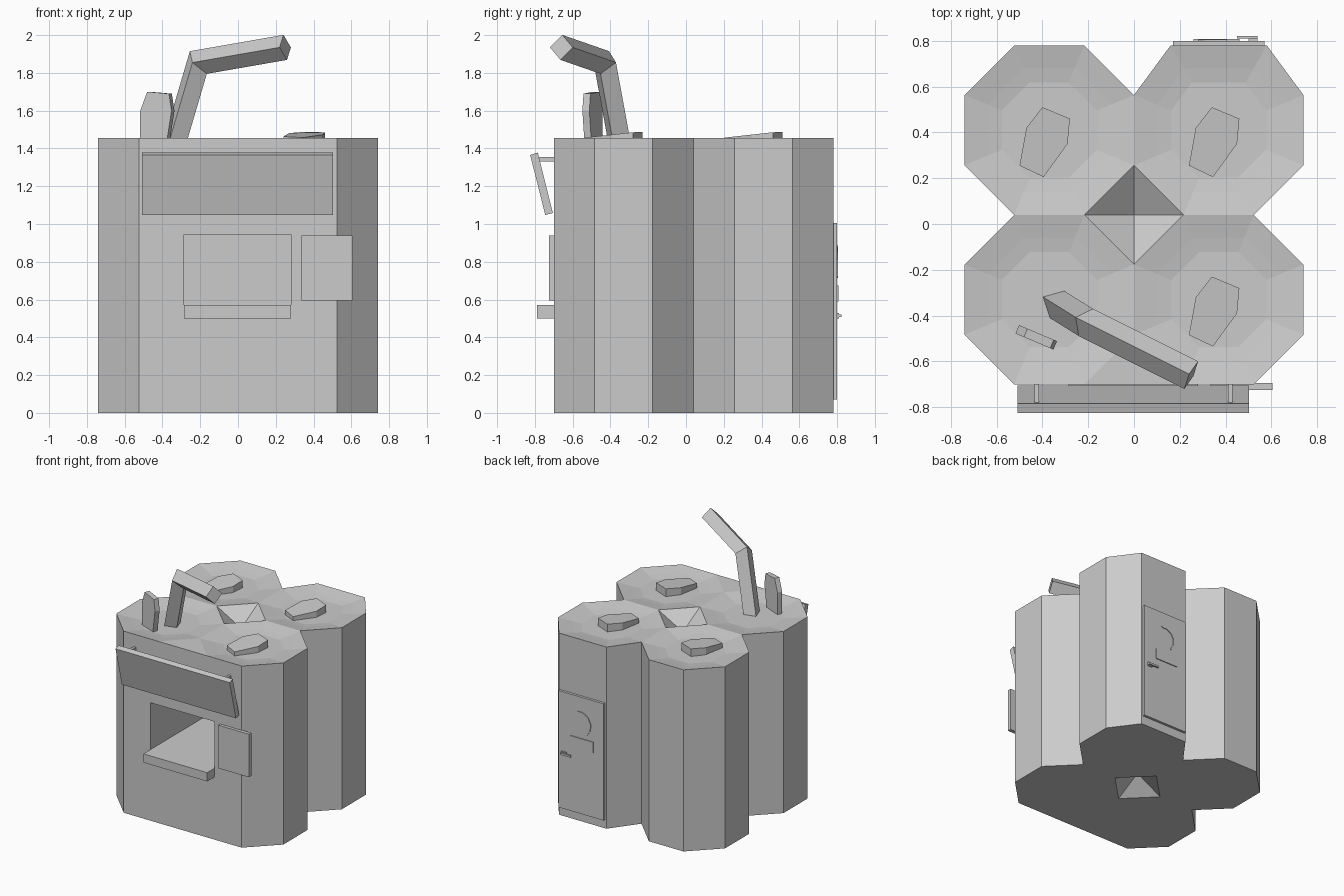
import bpy, bmesh, math
from mathutils import Vector

if "Cube" in bpy.data.objects:
    bpy.data.objects.remove(bpy.data.objects["Cube"])

grey = bpy.data.materials.new("plain grey")
grey.use_nodes = True
grey.diffuse_color = (0.6, 0.6, 0.6, 1)
grey.node_tree.nodes["Principled BSDF"].inputs["Base Color"].default_value = (0.6, 0.6, 0.6, 1)

H = 1.455                     # can height
R = 0.37                      # can apothem
S = R * math.tan(math.pi / 8) # half an octagon side
BACK, FRONT = 0.41, -0.33     # can rows


def finish(name, bm):
    bmesh.ops.recalc_face_normals(bm, faces=bm.faces)
    mesh = bpy.data.meshes.new(name)
    bm.to_mesh(mesh)
    bm.free()
    mesh.materials.append(grey)
    ob = bpy.data.objects.new(name, mesh)
    bpy.context.collection.objects.link(ob)
    return ob


def loft(name, a, b):
    """Solid between two matching outlines."""
    bm = bmesh.new()
    va, vb = [bm.verts.new(p) for p in a], [bm.verts.new(p) for p in b]
    bm.faces.new(va)
    bm.faces.new(vb)
    for i in range(len(va)):
        j = (i + 1) % len(va)
        bm.faces.new((va[i], va[j], vb[j], vb[i]))
    return finish(name, bm)


def box(name, x, y, z):
    ring = [(x[0], y[0]), (x[1], y[0]), (x[1], y[1]), (x[0], y[1])]
    return loft(name, [(*p, z[0]) for p in ring], [(*p, z[1]) for p in ring])


def octagon(cx, cy):
    pts = [(S, R), (R, S), (R, -S), (S, -R), (-S, -R), (-R, -S), (-R, S), (-S, R)]
    if cx > 0 and cy > 0:     # door can has a wider back face
        pts[0], pts[7] = (0.21, R), (-0.21, R)
    return [(cx + x, cy + y) for x, y in pts]


# Body: four joined cans with dished lids and pits in the central gap
bm = bmesh.new()


def face(pts):
    bm.faces.new([bm.verts.new(p) for p in pts])


for cx in (-R, R):
    for cy in (FRONT, BACK):
        outline = octagon(cx, cy)
        face([(x, y, 0) for x, y in outline])
        rings = [[(cx + (x - cx) * k, cy + (y - cy) * k, z) for x, y in outline]
                 for k, z in ((1, H), (0.73, H - 0.02), (0.56, H - 0.03))]
        for outer, inner in zip(rings, rings[1:]):
            for i in range(8):
                j = (i + 1) % 8
                face([outer[i], outer[j], inner[j], inner[i]])
        face(rings[-1])

mid = (BACK + FRONT) / 2
gap = [(R - S, mid), (0, BACK - S), (S - R, mid), (0, FRONT + S)]
wedge = [(S - R, FRONT - R), (R - S, FRONT - R), (0, FRONT - S)]
for z, apex in ((0, 0.12), (H, H - 0.12)):
    face([(*p, z) for p in wedge])
    for i in range(4):
        face([(*gap[i], z), (*gap[(i + 1) % 4], z), (0, mid, apex)])
bmesh.ops.remove_doubles(bm, verts=bm.verts, dist=0.001)

# Outer walls dropped from the rim of the lids
rim = [e for e in bm.edges if e.is_boundary and e.verts[0].co.z > 1]
new = bmesh.ops.extrude_edge_only(bm, edges=rim)["geom"]
for v in new:
    if isinstance(v, bmesh.types.BMVert):
        v.co.z = 0
bmesh.ops.remove_doubles(bm, verts=bm.verts, dist=0.001)
body = finish("can_body", bm)

# Serving window cut into the front
cutter = box("window_cutter", (-0.285, 0.28), (-0.9, 0.3), (0.57, 0.945))
cutter.hide_render = True
cut = body.modifiers.new("window", "BOOLEAN")
cut.operation = "DIFFERENCE"
cut.solver = "EXACT"
cut.object = cutter
bpy.context.view_layer.objects.active = body
bpy.ops.object.modifier_apply(modifier=cut.name)
bpy.data.objects.remove(cutter)

# Counter, open shutter, sign board and its brackets
box("counter", (-0.285, 0.28), (-0.79, -0.69), (0.5, 0.57))
box("window_shutter", (0.335, 0.605), (-0.725, -0.695), (0.595, 0.94))
sign = [(-0.825, 1.365), (-0.785, 1.378), (-0.705, 1.058), (-0.745, 1.048)]
loft("sign_board", [(-0.508, *p) for p in sign], [(0.503, *p) for p in sign])
for side, x in (("right", -0.425), ("left", 0.42)):
    box(side + "_sign_bracket", (x - 0.01, x + 0.01), (-0.785, -0.69), (1.33, 1.355))

# Pull tabs lying on the three closed cans, rising towards the back
tab = [(-0.03, 0.10), (0.09, 0.05), (0.08, -0.06), (-0.025, -0.205), (-0.13, -0.155), (-0.10, 0.01)]
for name, cx, cy in (("back_left", R, BACK), ("back_right", -R, BACK), ("front_left", R, FRONT)):
    loft(name + "_pull_tab",
         [(cx + x, cy + y, H - 0.035) for x, y in tab],
         [(cx + x, cy + y, H + min(0.032, 0.025 + 0.11 * y)) for x, y in tab])

# Raised pull tab on the open can
along, across = Vector((0.92, -0.39, 0)), Vector((0.39, 0.92, 0)) * 0.02
profile = [(-0.09, 1.42), (-0.09, 1.6), (-0.05, 1.7), (0.075, 1.69), (0.09, 1.6), (0.06, 1.42)]
centre = Vector((-0.427, -0.495, 0))
plate = [centre + along * u + Vector((0, 0, z)) for u, z in profile]
loft("raised_pull_tab", [p - across for p in plate], [p + across for p in plate])

# Bent straw: square section carried back through a mitred bend to the lid
base, bend, tip = Vector((-0.335, -0.352, 1.43)), Vector((-0.21, -0.43, 1.855)), Vector((0.25, -0.66, 1.935))
low, high = (bend - base).normalized(), (tip - bend).normalized()
side = Vector((0, 0, 1)).cross(high).normalized()
up = high.cross(side)
end = [tip + d * 0.067 for d in (up, side, -up, -side)]
mitre = low + high
elbow = [p - high * ((p - bend).dot(mitre) / high.dot(mitre)) for p in end]
foot = [p - low * ((p.z - base.z) / low.z) for p in elbow]
loft("straw_stem", foot, elbow)
loft("straw_mouth", elbow, end)

# Back door with notice, latch and thin crescent
box("back_door", (0.17, 0.57), (0.775, 0.8), (0.07, 1.005))
box("door_notice", (0.26, 0.46), (0.795, 0.807), (0.59, 0.675))
box("door_latch_plate", (0.5, 0.54), (0.795, 0.81), (0.5, 0.53))
box("door_latch", (0.45, 0.54), (0.81, 0.822), (0.507, 0.522))
arc = [math.radians(a) for a in range(75, 231, 31)]
moon = [(0.38 + 0.1 * math.cos(a), 0.79 + 0.1 * math.sin(a)) for a in arc]
moon += [(0.38 + 0.088 * math.cos(a), 0.79 + 0.088 * math.sin(a)) for a in reversed(arc)]
loft("door_crescent", [(x, 0.798, z) for x, z in moon], [(x, 0.806, z) for x, z in moon])
